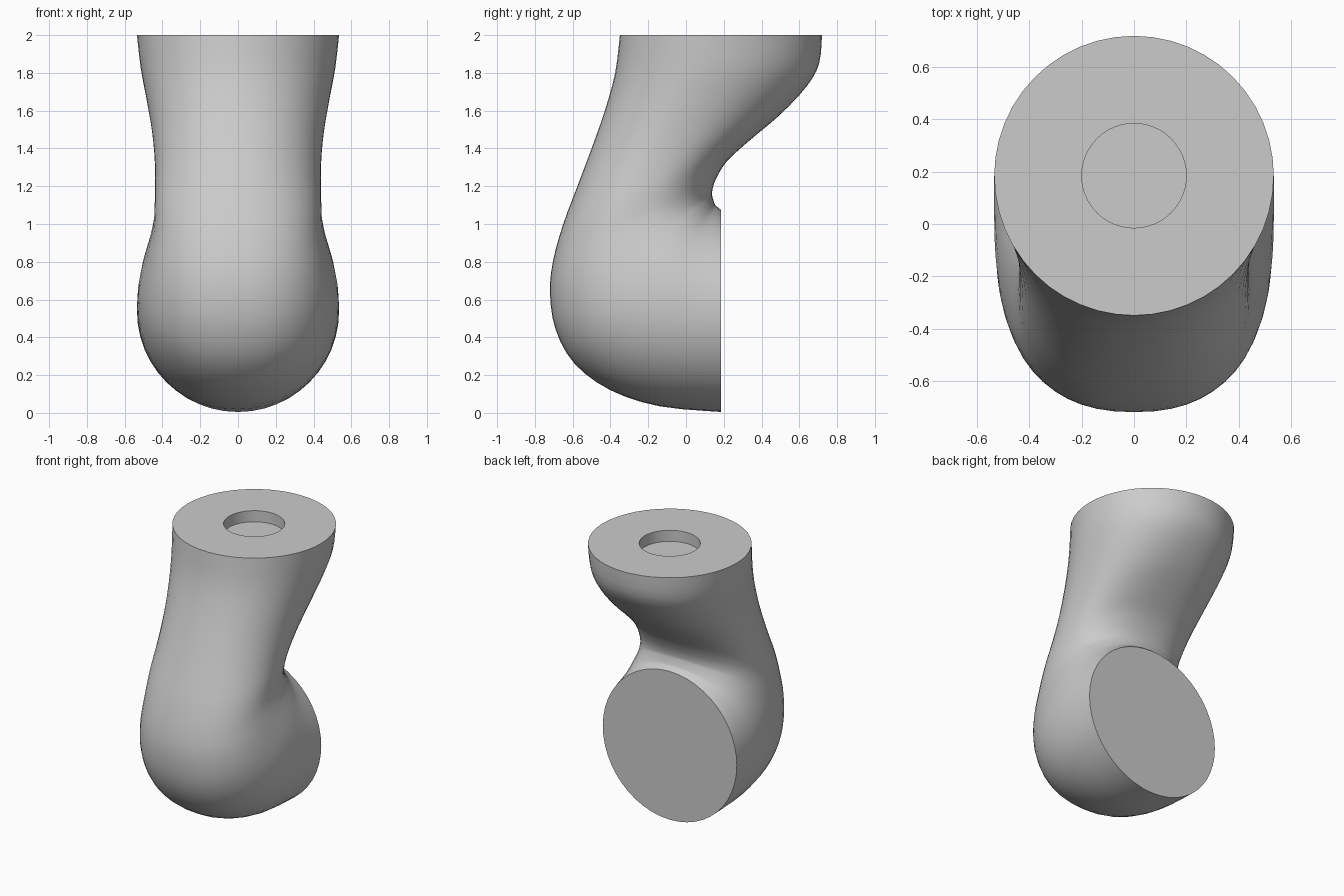
import bpy
import bmesh
import math
from mathutils import Vector

SIDES = 48
STEPS = 3
SOCKET_RADIUS, SOCKET_DEPTH = 0.2, 0.08

if "Cube" in bpy.data.objects:
    bpy.data.objects.remove(bpy.data.objects["Cube"])

# Cross-sections along the bend: outer y, outer z, inner y, inner z, half width
SECTIONS = [
    (-.35, 2, .72, 2, .535),
    (-.375, 1.8, .705, 1.85, .515),
    (-.43, 1.6, .64, 1.73, .485),
    (-.5, 1.4, .5, 1.58, .455),
    (-.575, 1.2, .34, 1.445, .44),
    (-.65, 1, .215, 1.33, .44),
    (-.705, .8, .155, 1.23, .445),
    (-.72, .63, .138, 1.17, .465),
    (-.69, .44, .14, 1.145, .49),
    (-.59, .26, .147, 1.12, .515),
    (-.4, .12, .155, 1.1, .53),
    (-.14, .035, .167, 1.09, .535),
    (.185, .005, .185, 1.075, .535),
]


def smooth_rows(rows, steps):
    """Refine the section list with a Catmull-Rom spline."""
    result = []
    last = len(rows) - 1
    for i in range(last):
        a, b, c, d = (rows[min(max(i + k, 0), last)] for k in (-1, 0, 1, 2))
        for s in range(steps):
            t = s / steps
            result.append([
                q + t / 2 * (r - p + t * (2 * p - 5 * q + 4 * r - w + t * (3 * (q - r) + w - p)))
                for p, q, r, w in zip(a, b, c, d)])
    return result + [list(rows[-1])]


def rounded(value, power):
    return math.copysign(abs(value) ** power, value)


def section_ring(bm, row, fullness):
    """One closed cross-section, slightly squarer in the middle of the bend."""
    outer_y, outer_z, inner_y, inner_z, width = row
    outer, inner = Vector((0, outer_y, outer_z)), Vector((0, inner_y, inner_z))
    middle, reach = (outer + inner) / 2, (inner - outer) / 2
    ring = []
    for i in range(SIDES):
        angle = math.tau * i / SIDES
        across = rounded(math.cos(angle), 2 / fullness) * width
        along = rounded(math.sin(angle), 2 / fullness)
        ring.append(bm.verts.new(middle + reach * along + Vector((across, 0, 0))))
    return ring


def bridge(bm, first, second):
    for i in range(SIDES):
        j = (i + 1) % SIDES
        bm.faces.new((first[i], first[j], second[j], second[i]))


bm = bmesh.new()

# Bent body
rows = smooth_rows(SECTIONS, STEPS)
rings = []
for index, row in enumerate(rows):
    bulge = math.sin(math.pi * index / (len(rows) - 1))
    rings.append(section_ring(bm, row, 2 + 0.3 * bulge))
for first, second in zip(rings, rings[1:]):
    bridge(bm, first, second)

# Flat back end
bm.faces.new(rings[-1])

# Flat top with a round socket
centre = (SECTIONS[0][0] + SECTIONS[0][2]) / 2
near, far = centre - SOCKET_RADIUS, centre + SOCKET_RADIUS
rim = section_ring(bm, (near, 2, far, 2, SOCKET_RADIUS), 2)
depth = 2 - SOCKET_DEPTH
floor = section_ring(bm, (near, depth, far, depth, SOCKET_RADIUS), 2)
bridge(bm, rim, rings[0])
bridge(bm, floor, rim)
bm.faces.new(floor)
bmesh.ops.recalc_face_normals(bm, faces=bm.faces)

mesh = bpy.data.meshes.new("bent_connector")
bm.to_mesh(mesh)
bm.free()
body = bpy.data.objects.new("bent_connector", mesh)
bpy.context.collection.objects.link(body)

# Plain grey surface
grey = bpy.data.materials.new("plain_grey")
grey.use_nodes = True
colour = (0.6, 0.6, 0.6, 1)
grey.diffuse_color = colour
grey.node_tree.nodes["Principled BSDF"].inputs["Base Color"].default_value = colour
mesh.materials.append(grey)

# Smooth sides with crisp ends
bpy.ops.object.select_all(action="DESELECT")
body.select_set(True)
bpy.context.view_layer.objects.active = body
bpy.ops.object.shade_smooth_by_angle(angle=math.radians(40))
